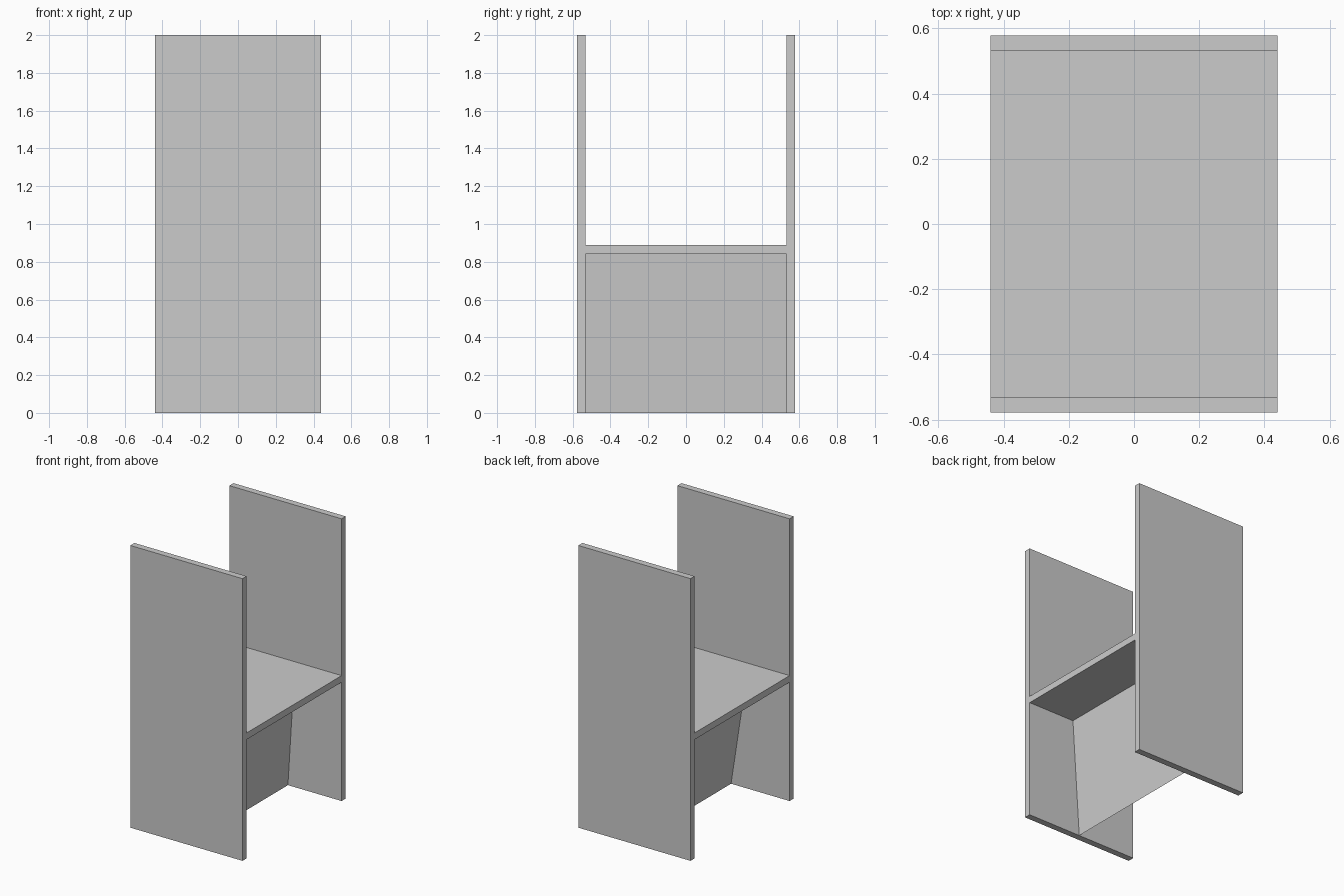
import bpy
import bmesh

if "Cube" in bpy.data.objects:
    bpy.data.objects.remove(bpy.data.objects["Cube"])


def prism(name, profile, y0, y1):
    """Extrude an (x, z) outline along y."""
    bm = bmesh.new()
    face = bm.faces.new([bm.verts.new((x, y0, z)) for x, z in profile])
    ext = bmesh.ops.extrude_face_region(bm, geom=[face])
    verts = [v for v in ext["geom"] if isinstance(v, bmesh.types.BMVert)]
    bmesh.ops.translate(bm, verts=verts, vec=(0, y1 - y0, 0))
    bmesh.ops.recalc_face_normals(bm, faces=bm.faces)
    mesh = bpy.data.meshes.new(name)
    bm.to_mesh(mesh)
    bm.free()
    obj = bpy.data.objects.new(name, mesh)
    bpy.context.collection.objects.link(obj)
    return obj


def rect(half_x, z0, z1):
    return [(-half_x, z0), (half_x, z0), (half_x, z1), (-half_x, z1)]


HALF_X, OUTER, INNER = 0.44, 0.578, 0.532

# Tall upright panels at the two ends
prism("front_panel", rect(HALF_X, 0, 2), -OUTER, -INNER)
prism("back_panel", rect(HALF_X, 0, 2), INNER, OUTER)

# Horizontal board between the panels
prism("seat", rect(HALF_X, 0.842, 0.889), -INNER, INNER)

# Wedge support under the board, narrowing to an edge at the floor
prism("wedge_support", [(0.019, 0), (0.072, 0.842), (-0.11, 0.842)], -INNER, INNER)
